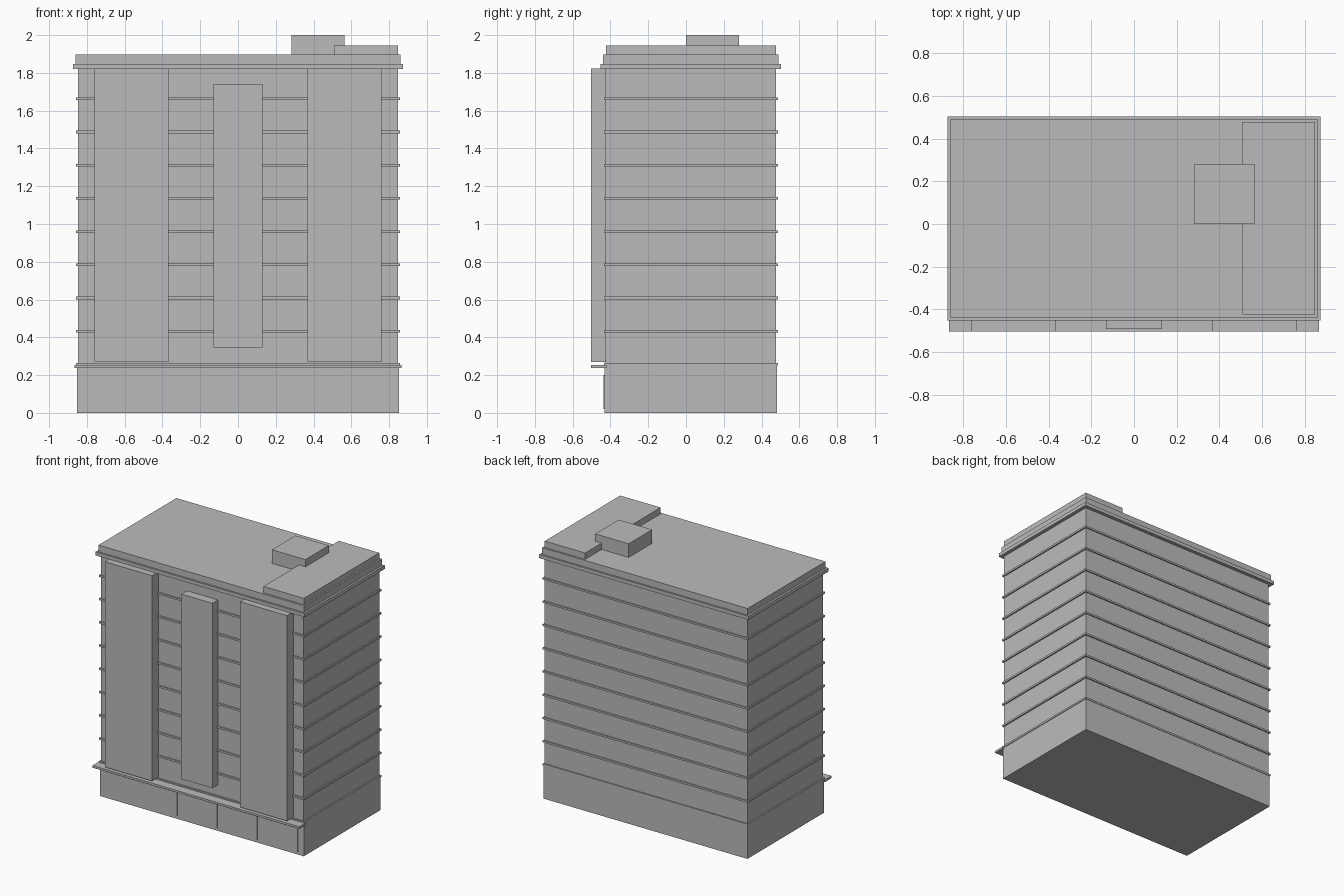
import bpy

if "Cube" in bpy.data.objects:
    bpy.data.objects.remove(bpy.data.objects["Cube"])

grey = bpy.data.materials.new("concrete grey")
grey.diffuse_color = (0.5, 0.5, 0.5, 1)
grey.use_nodes = True
grey.node_tree.nodes["Principled BSDF"].inputs["Base Color"].default_value = grey.diffuse_color


def box(name, x0, x1, y0, y1, z0, z1):
    bpy.ops.mesh.primitive_cube_add(size=1, location=((x0 + x1) / 2, (y0 + y1) / 2, (z0 + z1) / 2))
    ob = bpy.context.object
    ob.name = name
    ob.scale = (x1 - x0, y1 - y0, z1 - z0)
    bpy.ops.object.transform_apply(location=False, rotation=False, scale=True)
    ob.data.materials.append(grey)
    return ob


CY = 0.026  # centre of the tower in y


def slab(name, hx, hy, z0, z1):
    return box(name, -hx, hx, CY - hy, CY + hy, z0, z1)


# Main masses
slab("ground_floor", 0.852, 0.457, 0.0, 0.25)
slab("tower_body", 0.847, 0.4515, 0.25, 1.83)

# Floor bands
for i in range(9):
    z = 0.257 + i * 0.1757
    slab(f"floor_band_{i + 1}", 0.857, 0.4605, z - 0.007, z + 0.007)

# Cornice and parapet
slab("cornice", 0.874, 0.478, 1.82, 1.847)
slab("parapet", 0.859, 0.465, 1.847, 1.897)

# Rooftop blocks
box("roof_wing", 0.509, 0.847, -0.424, 0.477, 1.89, 1.945)
box("stair_housing", 0.283, 0.563, 0.0, 0.28, 1.89, 2.0)

# Projecting bays on the front
for side, s in (("left", -1), ("right", 1)):
    a, b = sorted((s * 0.368, s * 0.761))
    box(f"{side}_bay", a, b, -0.503, -0.42, 0.27, 1.822)
box("middle_bay", -0.13, 0.13, -0.492, -0.42, 0.345, 1.742)

# Entrance canopy
box("canopy", -0.865, 0.865, -0.503, -0.42, 0.238, 0.254)

# Shopfront plates
for i, (a, b) in enumerate(((-0.8, -0.206), (-0.13, 0.13), (0.206, 0.466), (0.542, 0.802))):
    box(f"shopfront_{i + 1}", a, b, -0.437, -0.43, 0.02, 0.2)
